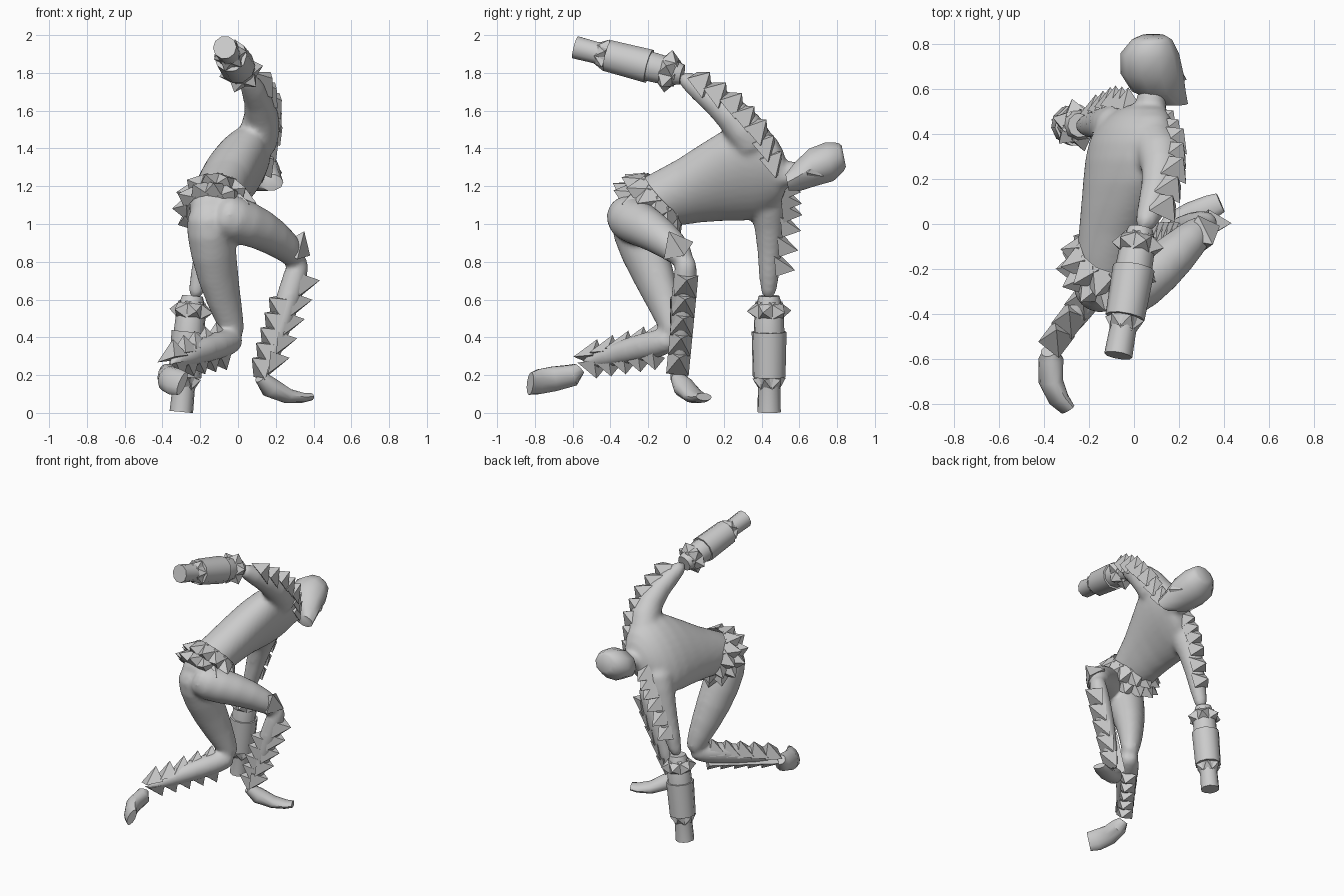
import bpy
import bmesh
from math import cos, sin, tau, radians
from mathutils import Vector

if "Cube" in bpy.data.objects:
    bpy.data.objects.remove(bpy.data.objects["Cube"])


def finish(name, bm, smooth=False):
    """Turn a bmesh into a named object."""
    bmesh.ops.recalc_face_normals(bm, faces=bm.faces)
    mesh = bpy.data.meshes.new(name)
    bm.to_mesh(mesh)
    bm.free()
    obj = bpy.data.objects.new(name, mesh)
    bpy.context.collection.objects.link(obj)
    if smooth:
        bpy.ops.object.select_all(action="DESELECT")
        obj.select_set(True)
        bpy.context.view_layer.objects.active = obj
        bpy.ops.object.shade_smooth_by_angle(angle=radians(45))
    return obj


def frame(axis, wide=(0.3, 0.2, 0.9)):
    """Two unit directions across an axis, the first one nearest to wide."""
    axis = Vector(axis).normalized()
    wide = Vector(wide)
    across = (wide - axis * wide.dot(axis)).normalized()
    return across, axis.cross(across)


def loft(name, stations, wide=(0.3, 0.2, 0.9), axis=None, sides=12):
    """Skin elliptical rings; a station is a centre, a half width and an optional half depth."""
    bm = bmesh.new()
    centres = [Vector(station[0]) for station in stations]
    last = len(centres) - 1
    rings = []
    for i, station in enumerate(stations):
        tangent = axis or centres[min(i + 1, last)] - centres[max(i - 1, 0)]
        u, v = frame(tangent, wide)
        half_u, half_v = station[1], station[-1]
        angles = [tau * k / sides for k in range(sides)]
        rings.append([bm.verts.new(centres[i] + u * half_u * cos(a) + v * half_v * sin(a))
                      for a in angles])
    for low, high in zip(rings, rings[1:]):
        for k in range(sides):
            n = (k + 1) % sides
            bm.faces.new((low[k], low[n], high[n], high[k]))
    bm.faces.new(rings[0])
    bm.faces.new(rings[-1])
    return finish(name, bm, True)


def spike(bm, base, out, along, width, height, lean=0.0):
    """Four-sided pyramid whose tip may lean along the row."""
    base, out = Vector(base), Vector(out).normalized()
    u, v = frame(out, along)
    root = base - out * width * 0.2
    corners = [bm.verts.new(root + side * width / 2) for side in (u + v, v - u, -u - v, u - v)]
    tip = bm.verts.new(base + out * height + u * lean)
    bm.faces.new(corners)
    for k in range(4):
        bm.faces.new((corners[k], corners[(k + 1) % 4], tip))


def spike_row(name, path, count, out, width=0.1, height=0.08, lean=0.02):
    """Spikes spread along a short polyline."""
    bm = bmesh.new()
    path = [Vector(p) for p in path]
    for i in range(count):
        t = i / (count - 1) * (len(path) - 1)
        k = min(int(t), len(path) - 2)
        base = path[k].lerp(path[k + 1], t - k)
        spike(bm, base, out, path[k + 1] - path[k], width, height, lean)
    return finish(name, bm)


def spike_ring(name, centre, axis, radius, count, width, height, lean=0.0, turn=0.0):
    """Spikes pointing outwards around an axis."""
    bm = bmesh.new()
    u, v = frame(axis)
    for i in range(count):
        a = tau * (i + turn) / count
        out = u * cos(a) + v * sin(a)
        spike(bm, Vector(centre) + out * radius, out, axis, width, height, lean)
    return finish(name, bm)


def armoured_hand(prefix, start, end):
    """Spiked cuff, wide gauntlet and blunt fist in line."""
    start, end = Vector(start), Vector(end)
    axis = end - start

    def sleeve(part, *rings):
        loft(prefix + part, [(start + axis * t, r) for t, r in rings], sides=10)

    sleeve("_cuff", (0, 0.055), (0.12, 0.078), (0.34, 0.083))
    sleeve("_gauntlet", (0.31, 0.094), (0.7, 0.088))
    sleeve("_fist", (0.66, 0.07), (0.8, 0.06), (1, 0.063))
    spike_ring(prefix + "_cuff_spikes", start + axis * 0.13, axis, 0.07, 6, 0.1, 0.05)
    spike_ring(prefix + "_fist_spikes", start + axis * 0.76, axis, 0.055, 6, 0.08, 0.035, -0.03)


# Torso, bent forward with the chest turned sideways
shoulder_line = (0.5, 0, 0.86)
body_parts = [
    loft("torso", [((-0.13, -0.37, 1.05), 0.08, 0.09),
                   ((-0.13, -0.27, 1.09), 0.15, 0.14),
                   ((-0.1, -0.05, 1.16), 0.18, 0.14),
                   ((-0.04, 0.2, 1.27), 0.28, 0.15),
                   ((-0.01, 0.38, 1.28), 0.31, 0.155),
                   ((0.02, 0.49, 1.27), 0.21, 0.12),
                   ((0.06, 0.54, 1.26), 0.07, 0.07)],
         wide=shoulder_line, axis=Vector((0, 1, 0)), sides=16),
    loft("neck", [((0.06, 0.44, 1.25), 0.08), ((0.08, 0.53, 1.26), 0.07),
                  ((0.08, 0.63, 1.28), 0.07)])]

# Arms
body_parts += [
    loft("raised_arm", [((0.06, 0.38, 1.36), 0.13), ((0.135, 0.32, 1.51), 0.115),
                        ((0.12, 0.17, 1.65), 0.08), ((0.03, -0.05, 1.8), 0.054)]),
    loft("lowered_arm", [((-0.04, 0.41, 1.24), 0.13), ((-0.1, 0.44, 1.08), 0.1),
                         ((-0.16, 0.445, 0.88), 0.066), ((-0.24, 0.435, 0.57), 0.05)])]

# Legs
body_parts += [
    loft("forward_thigh", [((-0.13, -0.32, 1.07), 0.11), ((-0.04, -0.315, 1.03), 0.135),
                           ((0.12, -0.2, 0.98), 0.115), ((0.26, -0.06, 0.88), 0.088),
                           ((0.335, 0.01, 0.79), 0.055)]),
    loft("forward_shin", [((0.33, 0.0, 0.84), 0.055), ((0.31, 0.0, 0.74), 0.068),
                          ((0.24, -0.02, 0.52), 0.074), ((0.13, -0.04, 0.15), 0.035)]),
    loft("kneeling_thigh", [((-0.16, -0.29, 1.12), 0.11), ((-0.15, -0.28, 0.98), 0.14),
                            ((-0.11, -0.165, 0.72), 0.128, 0.105),
                            ((-0.04, -0.08, 0.48), 0.08, 0.07),
                            ((-0.01, -0.06, 0.38), 0.055)]),
    loft("kneeling_shin", [((-0.0, -0.05, 0.4), 0.06), ((-0.06, -0.13, 0.37), 0.078),
                           ((-0.16, -0.27, 0.34), 0.08), ((-0.38, -0.58, 0.25), 0.035)])]

# Weld torso, neck and limbs into one seamless skin
bpy.ops.object.select_all(action="DESELECT")
for part in body_parts:
    part.select_set(True)
body = body_parts[0]
bpy.context.view_layer.objects.active = body
bpy.ops.object.join()
body.name = "body"
rounding = body.modifiers.new("Rounding", "SUBSURF")
rounding.levels = rounding.render_levels = 1
weld = body.modifiers.new("Weld", "REMESH")
weld.mode = "VOXEL"
weld.voxel_size = 0.015
weld.use_smooth_shade = True
blend = body.modifiers.new("Blend", "SMOOTH")
blend.iterations = 8

# Head with brow, nose and chin
loft("head", [((0.175, 0.535, 1.22), 0.065, 0.045),
              ((0.11, 0.59, 1.25), 0.12, 0.08),
              ((0.08, 0.67, 1.3), 0.14, 0.105),
              ((0.07, 0.76, 1.33), 0.13, 0.11),
              ((0.08, 0.82, 1.355), 0.09, 0.08),
              ((0.085, 0.835, 1.36), 0.06)],
     wide=(1, 0, 0), axis=Vector((0, 1, 0.2)), sides=10)
nose = bmesh.new()
spike(nose, (0.195, 0.67, 1.28), (1, -0.2, -0.1), (0, 1, 0.3), 0.09, 0.045, -0.02)
finish("nose", nose)

# Spiked sleeves and hands
armoured_hand("raised_hand", (0.03, -0.02, 1.79), (-0.07, -0.585, 1.935))
armoured_hand("lowered_hand", (-0.24, 0.44, 0.62), (-0.3, 0.44, 0.005))
spike_row("raised_arm_spikes", [(0.14, 0.09, 1.75), (0.185, 0.26, 1.64),
                                (0.185, 0.39, 1.5), (0.14, 0.47, 1.33)],
          7, (0.45, 0.65, 0.5), 0.13, 0.07, -0.02)
spike_row("lowered_arm_spikes", [(-0.02, 0.53, 1.2), (-0.09, 0.54, 1.05), (-0.17, 0.5, 0.79)],
          6, (0.15, 1, 0.05), 0.11, 0.075, 0.04)

# Shin and knee spikes, front and back of each leg
shins = {"forward": ([(0.35, 0.0, 0.67), (0.19, -0.04, 0.26)], (1, 0, -0.1),
                     [(0.2, -0.05, 0.56), (0.11, -0.05, 0.24)], (-0.8, -0.6, 0.2)),
         "kneeling": ([(-0.12, -0.18, 0.4), (-0.35, -0.51, 0.31)], (-0.25, 0.1, 1),
                      [(-0.1, -0.19, 0.28), (-0.33, -0.5, 0.235)], (0.3, -0.1, -1))}
for leg, (front, front_out, back, back_out) in shins.items():
    spike_row(leg + "_shin_spikes", front, 5, front_out, 0.12, 0.08, -0.04)
    spike_row(leg + "_calf_spikes", back, 5, back_out, 0.11, 0.06, -0.04)
knee = bmesh.new()
spike(knee, (0.31, -0.05, 0.88), (0.4, -0.4, 0.8), (0.3, 0, -1), 0.13, 0.1)
finish("knee_spike", knee)

# Feet
loft("forward_foot", [((0.12, -0.05, 0.19), 0.035), ((0.17, -0.01, 0.135), 0.055, 0.06),
                      ((0.26, 0.04, 0.09), 0.04, 0.06), ((0.34, 0.075, 0.08), 0.027, 0.055),
                      ((0.385, 0.095, 0.085), 0.02, 0.045)])
loft("kneeling_foot", [((-0.38, -0.565, 0.235), 0.035), ((-0.37, -0.6, 0.2), 0.06, 0.055),
                       ((-0.37, -0.7, 0.18), 0.07, 0.052), ((-0.335, -0.78, 0.165), 0.073, 0.04),
                       ((-0.295, -0.825, 0.155), 0.065, 0.025)])

# Spiked belt, two staggered rows around the hips
belt_axis = Vector((0.2, 0.7, 0.65))
for row, step, turn in (("upper", 0.02, 0), ("lower", -0.05, 0.5)):
    spike_ring(row + "_belt_spikes", Vector((-0.11, -0.17, 1.11)) + belt_axis * step,
               belt_axis, 0.165, 12, 0.11, 0.06, -0.04, turn)
